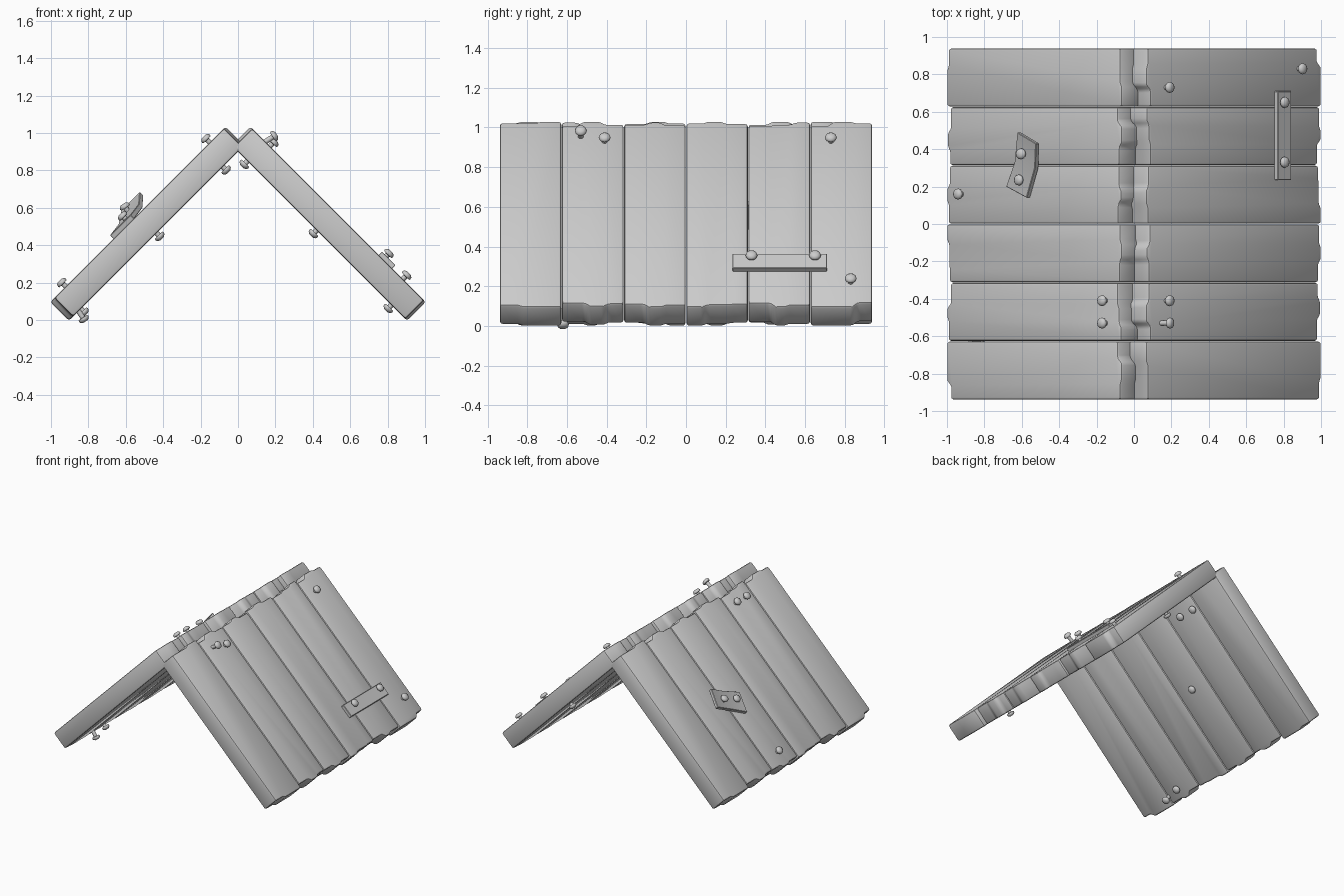
import bpy, bmesh, random
from math import sqrt, radians, cos, sin, pi
from mathutils import Matrix, Vector

if "Cube" in bpy.data.objects:
    bpy.data.objects.remove(bpy.data.objects["Cube"])

random.seed(4)
R2 = sqrt(2)
TOP, BOTTOM, HALF_T = -0.683, 0.641, 0.0705     # slab extents along slope, half thickness
WIDTH = 1.88 / 6


def finish(name, bm, matrix=Matrix(), bevel=0.0, segments=2, angle=35):
    if bevel:
        bmesh.ops.recalc_face_normals(bm, faces=bm.faces)
        edges = [e for e in bm.edges if e.calc_face_angle(0) > radians(25)]
        bmesh.ops.bevel(bm, geom=edges, offset=bevel, segments=segments,
                        profile=0.5, affect='EDGES', clamp_overlap=True)
    bmesh.ops.recalc_face_normals(bm, faces=bm.faces)
    me = bpy.data.meshes.new(name)
    bm.to_mesh(me)
    bm.free()
    ob = bpy.data.objects.new(name, me)
    bpy.context.collection.objects.link(ob)
    ob.matrix_world = matrix
    bpy.ops.object.select_all(action='DESELECT')
    ob.select_set(True)
    bpy.context.view_layer.objects.active = ob
    bpy.ops.object.shade_smooth_by_angle(angle=radians(angle))
    return ob


def prism(points, direction):
    """Extrude a polygon along a direction."""
    bm = bmesh.new()
    face = bm.faces.new([bm.verts.new(p) for p in points])
    new = bmesh.ops.extrude_face_region(bm, geom=[face], use_keep_orig=True)['geom']
    bmesh.ops.translate(bm, vec=direction,
                        verts=[v for v in new if isinstance(v, bmesh.types.BMVert)])
    return bm


def chipped_edge(y0, y1, u, inward, trims):
    """Stepped plank end: three levels joined by short slants."""
    w = y1 - y0
    b1 = y0 + w * random.uniform(0.28, 0.42)
    b2 = y0 + w * random.uniform(0.6, 0.75)
    pts = [(u + inward * trims[0], y0)]
    for b, t0, t1 in ((b1, trims[0], trims[1]), (b2, trims[1], trims[2])):
        if t0 != t1:
            pts += [(u + inward * t0, b - 0.014), (u + inward * t1, b + 0.014)]
    return pts + [(u + inward * trims[2], y1)]


# Slab frames: the left slab is the right one turned half round
right = Matrix(((1 / R2, 0, 1 / R2, 0.5), (0, 1, 0, 0),
                (-1 / R2, 0, 1 / R2, 0.5), (0, 0, 0, 1)))
left = Matrix.Rotation(pi, 4, 'Z') @ right

# Planks with chipped ends
top_trims = [(.012, .012, 0), (.03, 0, .02), (.02, .005, .025),
             (.012, 0, .015), (.03, .02, .005), (.03, 0, .01)]
low_trims = [(.012, 0, 0), (.028, .005, .022), (.02, 0, .012),
             (0, .015, .02), (.028, 0, .012), (0, 0, .03)]
for i in range(6):
    y0 = -0.94 + i * WIDTH + 0.0015
    y1 = y0 + WIDTH - 0.003
    outline = chipped_edge(y0, y1, TOP, 1, top_trims[i])
    outline += chipped_edge(y0, y1, BOTTOM, -1, low_trims[i])[::-1]
    bm = prism([(u, y, -HALF_T) for u, y in outline], (0, 0, 2 * HALF_T))
    plank = finish(f"right_plank_{i + 1}", bm, right, bevel=0.013)
    twin = bpy.data.objects.new(f"left_plank_{i + 1}", plank.data)
    bpy.context.collection.objects.link(twin)
    twin.matrix_world = left


def on_slab(side, x, y, h=0.0, under=False):
    """Point at height h off the outer or under surface of a slab."""
    z = 0.9 - side * x - h * R2 if under else 1.1 - side * x + h * R2
    return Vector((x, y, z))


def nail(name, side, x, y, h=0.02, under=False, tilt=0.0):
    profile = [(0.014, -0.08), (0.014, 0), (0.027, 0.001), (0.030, 0.008),
               (0.027, 0.018), (0.015, 0.026)]
    n = 12
    bm = bmesh.new()
    rings = [[bm.verts.new((r * cos(2 * pi * k / n), r * sin(2 * pi * k / n), z))
              for k in range(n)] for r, z in profile]
    for a, b in zip(rings, rings[1:]):
        for k in range(n):
            bm.faces.new((a[k], a[(k + 1) % n], b[(k + 1) % n], b[k]))
    bm.faces.new(rings[0][::-1])
    bm.faces.new(rings[-1])
    axis = Vector((side, 0, 1)).normalized() * (-1 if under else 1)
    rot = axis.to_track_quat('Z', 'Y').to_matrix().to_4x4()
    m = Matrix.Translation(on_slab(side, x, y, h, under)) @ rot @ Matrix.Rotation(tilt, 4, 'X')
    finish(name, bm, m, angle=50)


# Nails: side, x, y, height, underside, tilt
nails = [
    (1, 0.185, 0.73), (1, 0.185, -0.41), (1, 0.185, -0.53, 0.045, False, 0.2),
    (1, 0.895, 0.83), (1, 0.80, 0.65, 0.035), (1, 0.80, 0.33, 0.035),
    (-1, -0.165, -0.41), (-1, -0.165, -0.53), (-1, -0.935, 0.16),
    (-1, -0.60, 0.375, 0.07, False, -0.2), (-1, -0.61, 0.235, 0.042),
    (-1, -0.07, 0.45, 0.015, True), (-1, -0.07, 0.59, 0.015, True),
    (-1, -0.425, 0.16, 0.015, True), (-1, -0.83, -0.50, 0.015, True),
    (-1, -0.83, -0.62, 0.04, True, 0.2),
    (1, 0.04, -0.50, 0.015, True), (1, 0.41, 0.86, 0.015, True),
    (1, 0.81, -0.45, 0.015, True),
]
for i, args in enumerate(nails):
    nail(f"nail_{i + 1}", *args)

# Straight repair strip on the right slab
strip = [on_slab(1, x, y, -0.003) for x, y in
         ((0.75, 0.235), (0.823, 0.235), (0.823, 0.71), (0.75, 0.71))]
finish("repair_strip", prism(strip, Vector((1, 0, 1)).normalized() * 0.028),
       bevel=0.003, segments=1)

# Bent repair plate on the left slab, upper end lifted
rows = [((-0.665, 0.20), (-0.555, 0.14), -0.002),
        ((-0.62, 0.33), (-0.51, 0.30), 0.008),
        ((-0.605, 0.49), (-0.505, 0.43), 0.05)]
bm = bmesh.new()
vs = [[bm.verts.new(on_slab(-1, *p, h)) for p in (a, b)] for a, b, h in rows]
faces = [bm.faces.new((a[0], a[1], b[1], b[0])) for a, b in zip(vs, vs[1:])]
new = bmesh.ops.extrude_face_region(bm, geom=faces, use_keep_orig=True)['geom']
bmesh.ops.translate(bm, vec=Vector((-1, 0, 1)).normalized() * 0.028,
                    verts=[v for v in new if isinstance(v, bmesh.types.BMVert)])
for e in [e for e in bm.edges if len(e.link_faces) > 2]:
    print("non-manifold edge", e.index)
finish("bent_repair_plate", bm, bevel=0.003, segments=1, angle=20)
